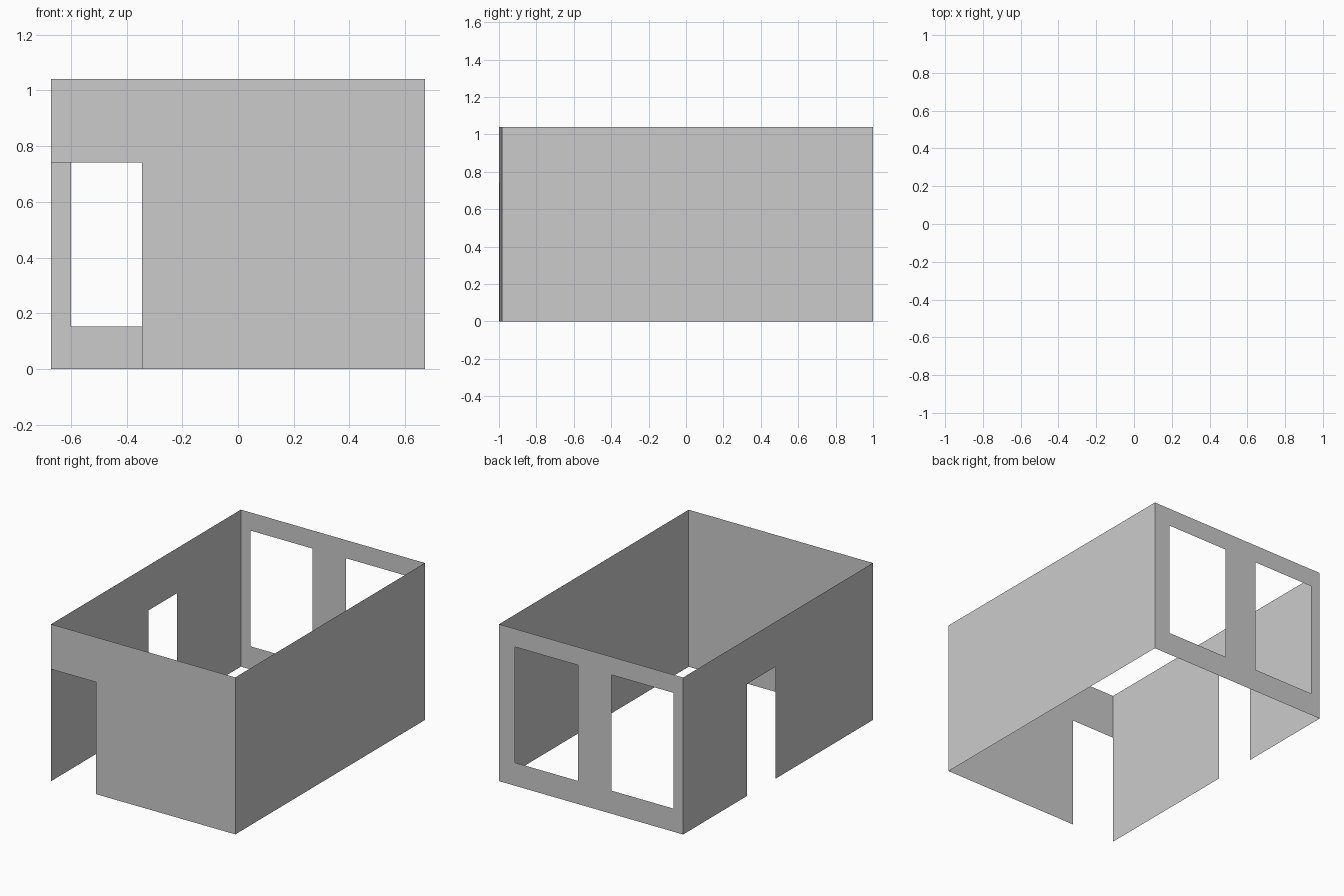
import bpy
import bmesh
from mathutils import Vector

if "Cube" in bpy.data.objects:
    bpy.data.objects.remove(bpy.data.objects["Cube"])

W, H = 0.67, 1.04
DOOR_H = 0.742
SILL, HEAD = 0.153, 0.92

# Slightly skewed room outline
FRONT_L, FRONT_R = Vector((-W, -1.0, 0)), Vector((W, -0.985, 0))
BACK_L, BACK_R = Vector((-W, 0.987, 0)), Vector((W, 1.0, 0))


def wall(name, start, end, axis, openings=()):
    """Thin wall sheet; openings are (from, to, bottom, top) along the given axis."""
    span = end[axis] - start[axis]
    cuts = sorted({start[axis], end[axis], *(v for o in openings for v in o[:2])},
                  reverse=span < 0)
    levels = sorted({0.0, H, *(v for o in openings for v in o[2:])})
    bm = bmesh.new()

    def point(a, z):
        p = start.lerp(end, (a - start[axis]) / span)
        return bm.verts.new((p.x, p.y, z))

    grid = [[point(a, z) for z in levels] for a in cuts]
    for i in range(len(cuts) - 1):
        for j in range(len(levels) - 1):
            a = (cuts[i] + cuts[i + 1]) / 2
            z = (levels[j] + levels[j + 1]) / 2
            if any(lo < a < hi and b < z < t for lo, hi, b, t in openings):
                continue
            bm.faces.new((grid[i][j], grid[i + 1][j],
                          grid[i + 1][j + 1], grid[i][j + 1]))
    loose = [v for v in bm.verts if not v.link_faces]
    bmesh.ops.delete(bm, geom=loose, context='VERTS')
    mesh = bpy.data.meshes.new(name)
    bm.to_mesh(mesh)
    bm.free()
    obj = bpy.data.objects.new(name, mesh)
    bpy.context.collection.objects.link(obj)
    return obj


# Front wall with a doorway against the left corner
wall("front_wall", FRONT_L, FRONT_R, 0, [(-W, -0.345, 0, DOOR_H)])

# Solid right wall
wall("right_wall", FRONT_R, BACK_R, 1)

# Back wall with two windows
wall("back_wall", BACK_R, BACK_L, 0,
     [(-0.60, -0.147, SILL, HEAD), (0.097, 0.553, SILL, HEAD)])

# Left wall with a doorway
wall("left_wall", BACK_L, FRONT_L, 1, [(0.018, 0.32, 0, DOOR_H)])
